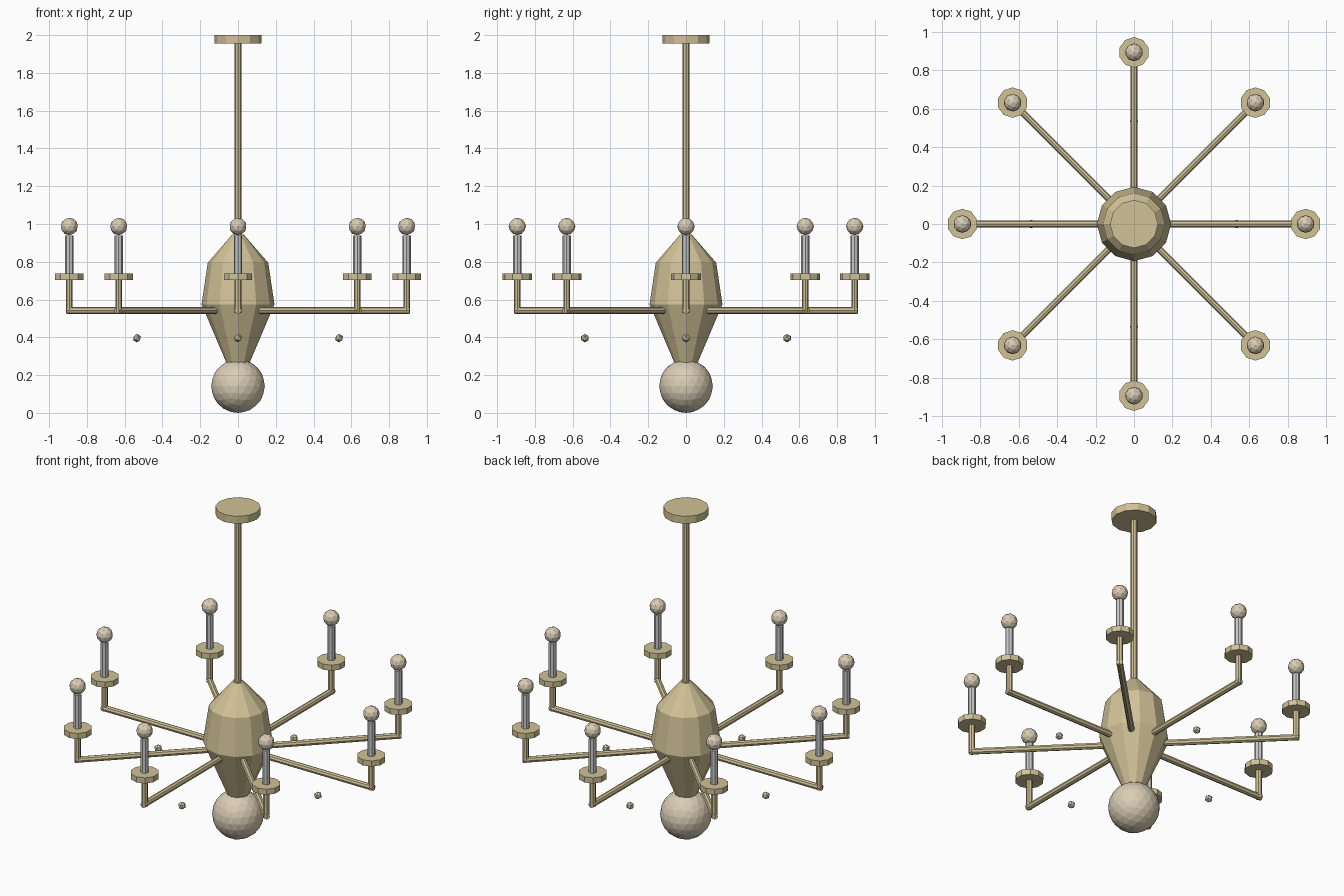
import bpy, bmesh, math
from mathutils import Vector

cube = bpy.data.objects.get("Cube")
if cube:
    bpy.data.objects.remove(cube, do_unlink=True)


def material(name, rgb):
    mat = bpy.data.materials.new(name)
    mat.use_nodes = True
    mat.diffuse_color = (*rgb, 1)
    mat.node_tree.nodes["Principled BSDF"].inputs["Base Color"].default_value = (*rgb, 1)
    return mat


brass = material("brass", (0.64, 0.54, 0.31))
frosted = material("frosted_glass", (0.70, 0.61, 0.46))
silver = material("silver_grey", (0.60, 0.60, 0.60))


def finish(name, bm, mat):
    bmesh.ops.recalc_face_normals(bm, faces=bm.faces)
    mesh = bpy.data.meshes.new(name)
    bm.to_mesh(mesh)
    bm.free()
    mesh.materials.append(mat)
    obj = bpy.data.objects.new(name, mesh)
    bpy.context.collection.objects.link(obj)
    return obj


def lathe(name, profile, sides, mat, x=0, y=0):
    """Closed faceted solid from (radius, height) pairs."""
    bm = bmesh.new()
    rings = []
    for r, z in profile:
        angles = [math.tau * i / sides for i in range(sides)]
        rings.append([bm.verts.new((x + r * math.sin(a), y + r * math.cos(a), z)) for a in angles])
    for low, high in zip(rings, rings[1:]):
        for i in range(sides):
            j = (i + 1) % sides
            bm.faces.new((low[i], low[j], high[j], high[i]))
    bm.faces.new(rings[0])
    bm.faces.new(rings[-1])
    return finish(name, bm, mat)


def ball(name, radius, centre, detail, mat):
    bm = bmesh.new()
    bmesh.ops.create_icosphere(bm, subdivisions=detail, radius=radius)
    bmesh.ops.translate(bm, verts=bm.verts, vec=Vector(centre))
    return finish(name, bm, mat)


# Central column
lathe("ceiling_canopy", [(0.125, 1.955), (0.125, 2.0)], 12, brass)
lathe("hanging_rod", [(0.019, 0.92), (0.019, 1.96)], 8, brass)
lathe("body", [(0.055, 0.25), (0.193, 0.575), (0.16, 0.795), (0.03, 0.945)], 12, brass)
ball("bottom_globe", 0.142, (0, 0, 0.142), 3, frosted)

# Arms with candle holders
reach = 0.893
for k in range(8):
    a = math.tau * k / 8
    x, y = reach * math.cos(a), reach * math.sin(a)
    arm = lathe(f"arm_{k}", [(0.018, 0.12), (0.018, reach + 0.015)], 8, brass)
    arm.rotation_euler = (0, math.pi / 2, a)
    arm.location.z = 0.542
    lathe(f"arm_upright_{k}", [(0.018, 0.53), (0.018, 0.71)], 8, brass, x, y)
    lathe(f"drip_plate_{k}", [(0.079, 0.703), (0.079, 0.737)], 10, brass, x, y)
    lathe(f"candle_{k}", [(0.022, 0.73), (0.022, 0.94)], 8, silver, x, y)
    ball(f"bulb_{k}", 0.046, (x, y, 0.987), 2, frosted)

# Small hanging beads
for k in range(4):
    a = math.tau * k / 4
    ball(f"bead_{k}", 0.023, (0.535 * math.cos(a), 0.535 * math.sin(a), 0.396), 1, frosted)
